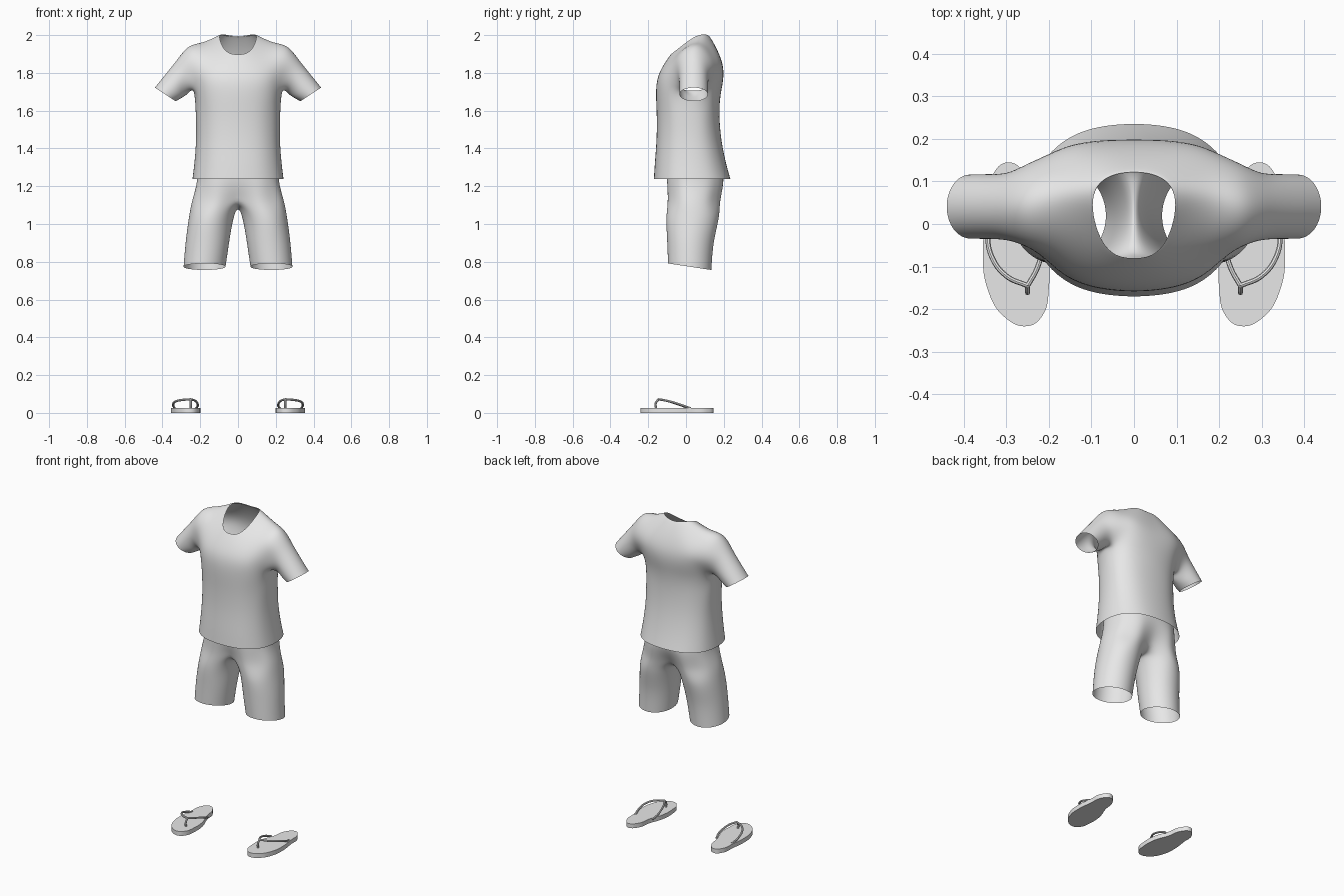
import bpy, bmesh
from math import sin, cos, pi, radians
from mathutils import Vector

cube = bpy.data.objects.get("Cube")
if cube:
    bpy.data.objects.remove(cube, do_unlink=True)

grey = bpy.data.materials.new("light_grey")
grey.use_nodes = True
grey.diffuse_color = (0.8, 0.8, 0.8, 1)
grey.node_tree.nodes["Principled BSDF"].inputs["Base Color"].default_value = (0.8, 0.8, 0.8, 1)


def half_ring(z, w, front, back, mid=0.03, e=0.85):
    """Nine points around the left half of the body, from front to back."""
    pts = []
    for i in range(9):
        c, s = cos(i * pi / 8), abs(sin(i * pi / 8))
        reach = mid - front if c > 0 else back - mid
        y = mid - reach * abs(c) ** e * (1 if c > 0 else -1)
        pts.append((w * s ** e, y, z))
    return pts


def strip(a, b, closed=False):
    """Quads between two rows of points."""
    n = len(a)
    return [(a[i], a[(i + 1) % n], b[(i + 1) % n], b[i]) for i in range(n if closed else n - 1)]


def fit(bm, steps=8):
    """Push the cage outwards so that the smoothed surface meets the given points."""
    goal = {v: v.co.copy() for v in bm.verts}
    for _ in range(steps):
        shift = {}
        for v in bm.verts:
            if v.is_boundary:
                ends = [e.other_vert(v).co for e in v.link_edges if e.is_boundary]
                limit = (v.co * 4 + ends[0] + ends[1]) / 6
            else:
                n = len(v.link_edges)
                near = sum((e.other_vert(v).co for e in v.link_edges), Vector())
                far = sum((l.link_loop_next.link_loop_next.vert.co for l in v.link_loops), Vector())
                limit = (v.co * n * n + near * 4 + far) / (n * (n + 5))
            shift[v] = goal[v] - limit
        for v, d in shift.items():
            v.co += d


def garment(name, quads):
    """Mirror the quads of the left half, weld them and smooth the result."""
    bm = bmesh.new()
    verts = {}

    def vert(p, side):
        key = (round(p[0] * side, 4), round(p[1], 4), round(p[2], 4))
        if key not in verts:
            verts[key] = bm.verts.new(key)
        return verts[key]

    for q in quads:
        bm.faces.new([vert(p, 1) for p in q])
        bm.faces.new([vert(p, -1) for p in reversed(q)])
    bmesh.ops.recalc_face_normals(bm, faces=bm.faces)
    fit(bm)
    for f in bm.faces:
        f.smooth = True
    mesh = bpy.data.meshes.new(name)
    bm.to_mesh(mesh)
    bm.free()
    mesh.materials.append(grey)
    obj = bpy.data.objects.new(name, mesh)
    bpy.context.collection.objects.link(obj)
    sub = obj.modifiers.new("smooth", 'SUBSURF')
    sub.levels = sub.render_levels = 3


# Shirt: body tube up to the armpits
body = [half_ring(*r) for r in ((1.237, .241, -.17, .235), (1.33, .23, -.164, .21),
                                (1.45, .222, -.156, .187), (1.58, .223, -.155, .177),
                                (1.70, .235, -.158, .186))]
quads = []
for a, b in zip(body, body[1:]):
    quads += strip(a, b)

# Shirt: chest and back panels, meeting at the shoulder seam
pit = body[-1]
chest = [(0, -.14, 1.80), (.09, -.132, 1.80), (.17, -.105, 1.80), (.24, -.06, 1.80)]
collar = [(0, -.092, 1.882), (.078, -.064, 1.905), (.17, -.045, 1.90), (.25, -.035, 1.89)]
blades = [(0, .194, 1.84), (.09, .192, 1.84), (.168, .178, 1.83), (.24, .143, 1.80)]
nape = [(0, .136, 1.975), (.08, .12, 1.985), (.175, .125, 1.93), (.25, .122, 1.887)]
seam = [(.116, .045, 1.982), (.188, .05, 1.96), (.262, .045, 1.937)]
for low, mid, top in ((pit[:4], chest, collar), (pit[:4:-1], blades, nape)):
    quads += strip(low, mid) + strip(mid, top) + strip(top[1:], seam)

# Shirt: neckband
outer = [collar[0], collar[1], seam[0], nape[1], nape[0]]
inner = [(0, -.08, 1.898), (.066, -.053, 1.918), (.097, .045, 1.99), (.066, .106, 1.997), (0, .121, 1.99)]
quads += strip(outer, inner)

# Shirt: sleeve, from the armhole to the cuff
loop = [pit[4], pit[3], chest[3], collar[3], seam[2], nape[3], blades[3], pit[5]]
for x, z, ux, uz, depth in ((.295, 1.778, .03, .087, .08), (.343, 1.728, .044, .06, .076),
                            (.385, 1.686, .055, .036, .075)):
    ring = []
    for i in range(8):
        up, side = -cos(i * pi / 4), -sin(i * pi / 4)
        ring.append((x + ux * up, .041 + depth * side, z + uz * up))
    quads += strip(loop, ring, True)
    loop = ring
garment("shirt", quads)

# Shorts: hips down to the crotch
hips = [half_ring(*r) for r in ((1.30, .212, -.105, .2), (1.21, .22, -.107, .206),
                                (1.12, .243, -.106, .192))]
hips[1][0], hips[1][8] = (0, -.096, 1.21), (0, .192, 1.21)
hips[2][0], hips[2][8] = (0, -.072, 1.125), (0, .145, 1.11)
quads = strip(hips[0], hips[1]) + strip(hips[1], hips[2])

# Shorts: leg
loop = hips[2] + [(0, .09, 1.08), (0, .03, 1.077), (0, -.03, 1.092)]
for z, x0, x1, y0, y1, tilt in ((1.03, .024, .26, -.103, .172, 0), (.91, .046, .276, -.1, .147, .07),
                                (.774, .066, .288, -.095, .134, .152)):
    ring = []
    for i in range(12):
        a = radians(30 * (i - 4))
        dy = (y1 - y0) / 2 * sin(a)
        ring.append(((x0 + x1) / 2 + (x1 - x0) / 2 * cos(a), (y0 + y1) / 2 + dy, z - tilt * dy))
    quads += strip(loop, ring, True)
    loop = ring
garment("shorts", quads)


def curve(name, paths, side, cyclic=False, **settings):
    """Smooth curves through points, turned into a mesh."""
    data = bpy.data.curves.new(name, 'CURVE')
    data.dimensions = '2D' if cyclic else '3D'
    data.resolution_u = 8
    for key, value in settings.items():
        setattr(data, key, value)
    for path in paths:
        spline = data.splines.new('BEZIER')
        spline.bezier_points.add(len(path) - 1)
        spline.use_cyclic_u = cyclic
        for bp, p in zip(spline.bezier_points, path):
            bp.handle_left_type = bp.handle_right_type = 'AUTO'
            bp.co = (p[0] * side, p[1], p[2] if len(p) > 2 else 0)
    data.materials.append(grey)
    obj = bpy.data.objects.new(name, data)
    bpy.context.collection.objects.link(obj)
    bpy.ops.object.select_all(action='DESELECT')
    obj.select_set(True)
    bpy.context.view_layer.objects.active = obj
    bpy.ops.object.convert(target='MESH')
    bpy.ops.object.shade_smooth_by_angle(angle=radians(40))
    return bpy.context.object


# Sandals: flat sole, two straps and a toe post
outline = [(.25, -.24), (.215, -.215), (.2, -.15), (.204, -.06), (.235, .03), (.25, .105),
           (.295, .145), (.335, .11), (.345, .03), (.355, -.06), (.345, -.15), (.305, -.218)]
knot = (.25, -.145, .072)
straps = [[knot, (.3, -.122, .068), (.335, -.075, .058), (.343, -.02, .04), (.335, .025, .024)],
          [knot, (.228, -.105, .065), (.216, -.06, .052), (.213, -.02, .038), (.222, .015, .024)],
          [(.25, -.158, .02), (.25, -.16, .052), knot]]
for label, side in (("left", 1), ("right", -1)):
    sole = curve(label + "_sole", [outline], side, True, extrude=.0135, fill_mode='BOTH')
    sole.location.z = .0135
    curve(label + "_strap", straps, side, bevel_depth=.006, bevel_resolution=2, use_fill_caps=True)
